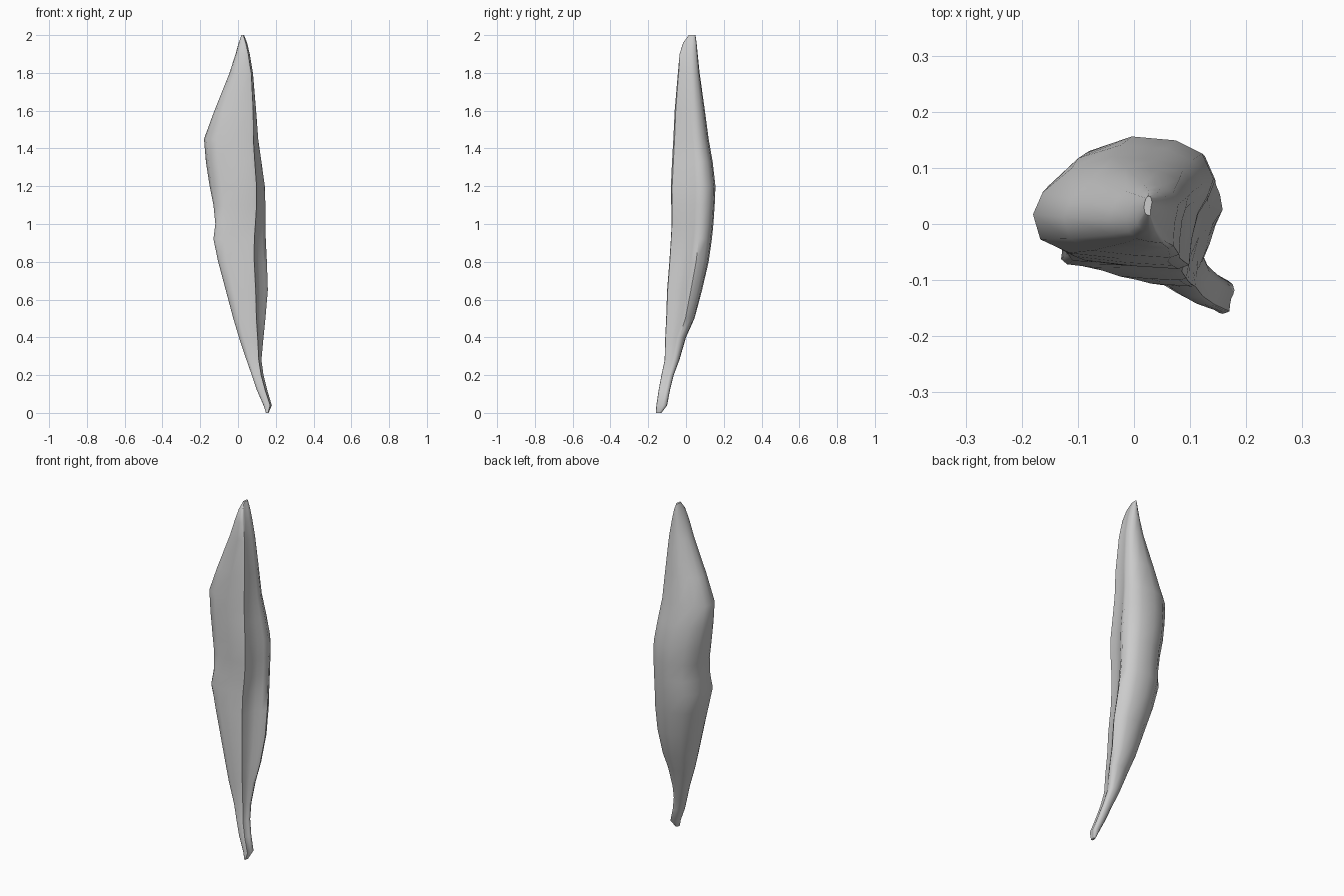
import bpy
import bmesh

# Remove the default object only
default_cube = bpy.data.objects.get("Cube")
if default_cube:
    bpy.data.objects.remove(default_cube, do_unlink=True)


def make_material(name, colour):
    material = bpy.data.materials.new(name)
    material.use_nodes = True
    material.diffuse_color = colour
    shader = material.node_tree.nodes["Principled BSDF"]
    shader.inputs["Base Color"].default_value = colour
    shader.inputs["Roughness"].default_value = 0.8
    return material


# Each horizontal section: height, left, right, front, back,
# fold position across the width, depth of the left edge
SECTIONS = [
    (0, .148, .162, -.16, -.13, .8, .4),
    (.04, .135, .179, -.157, -.1, .8, .35),
    (.12, .1, .155, -.145, -.085, .8, .3),
    (.2, .073, .135, -.13, -.065, .8, .25),
    (.28, .045, .124, -.113, -.035, .82, .2),
    (.4, .005, .135, -.11, 0, .76, .2),
    (.5, -.025, .145, -.105, .045, .72, .2),
    (.65, -.065, .158, -.1, .085, .71, .2),
    (.8, -.105, .153, -.088, .12, .74, .14),
    (.92, -.13, .147, -.08, .137, .78, .08),
    (1, -.12, .145, -.076, .145, .8, .1),
    (1.1, -.13, .145, -.078, .152, .83, .25),
    (1.2, -.15, .142, -.08, .156, .85, .36),
    (1.33, -.17, .124, -.074, .141, .88, .42),
    (1.45, -.18, .107, -.067, .12, .91, .45),
    (1.6, -.125, .096, -.06, .1, .93, .45),
    (1.8, -.045, .079, -.043, .072, .93, .45),
    (1.9, -.013, .062, -.034, .062, .9, .45),
    (1.96, .004, .048, -.015, .056, .85, .45),
    (2, .018, .032, .015, .05, .8, .45),
]

# Front: share of the fold position, share of the left edge depth
FRONT = [(0, 1), (.05, .47), (.25, .18), (.6, .06), (.92, 0), (1, .08)]
# Side: share of the way from the fold to the ridge, depth
SIDE = [(.1, .22), (.35, .42), (.75, .55), (1, .68)]
# Domed back: across and depth
BACK = [(.93, .87), (.77, .97), (.5, 1), (.24, .89), (.06, .66)]


def section_outline(fold, edge):
    front = [(u * fold, v * edge) for u, v in FRONT]
    side = [(fold + u * (1 - fold), v) for u, v in SIDE]
    return front + side + BACK


def loft(name, sections, material):
    """Fit an outline into every section and skin the rings."""
    bm = bmesh.new()
    rings = []
    for z, left, right, front, back, fold, edge in sections:
        ring = [
            bm.verts.new((left + u * (right - left),
                          front + v * (back - front), z))
            for u, v in section_outline(fold, edge)
        ]
        rings.append(ring)
    for lower, upper in zip(rings, rings[1:]):
        count = len(lower)
        for i in range(count):
            j = (i + 1) % count
            bm.faces.new((lower[i], lower[j], upper[j], upper[i]))
    # Close the two tips
    bm.faces.new(list(reversed(rings[0])))
    bm.faces.new(rings[-1])
    bmesh.ops.recalc_face_normals(bm, faces=bm.faces)

    mesh = bpy.data.meshes.new(name)
    bm.to_mesh(mesh)
    bm.free()
    mesh.materials.append(material)
    obj = bpy.data.objects.new(name, mesh)
    bpy.context.collection.objects.link(obj)
    return obj


# Single tapered body
grey = make_material("plain_grey", (.6, .6, .6, 1))
body = loft("tapered_body", SECTIONS, grey)

# Smooth surface with a sharp front fold
bpy.ops.object.select_all(action="DESELECT")
body.select_set(True)
bpy.context.view_layer.objects.active = body
bpy.ops.object.shade_smooth_by_angle(angle=.9)
